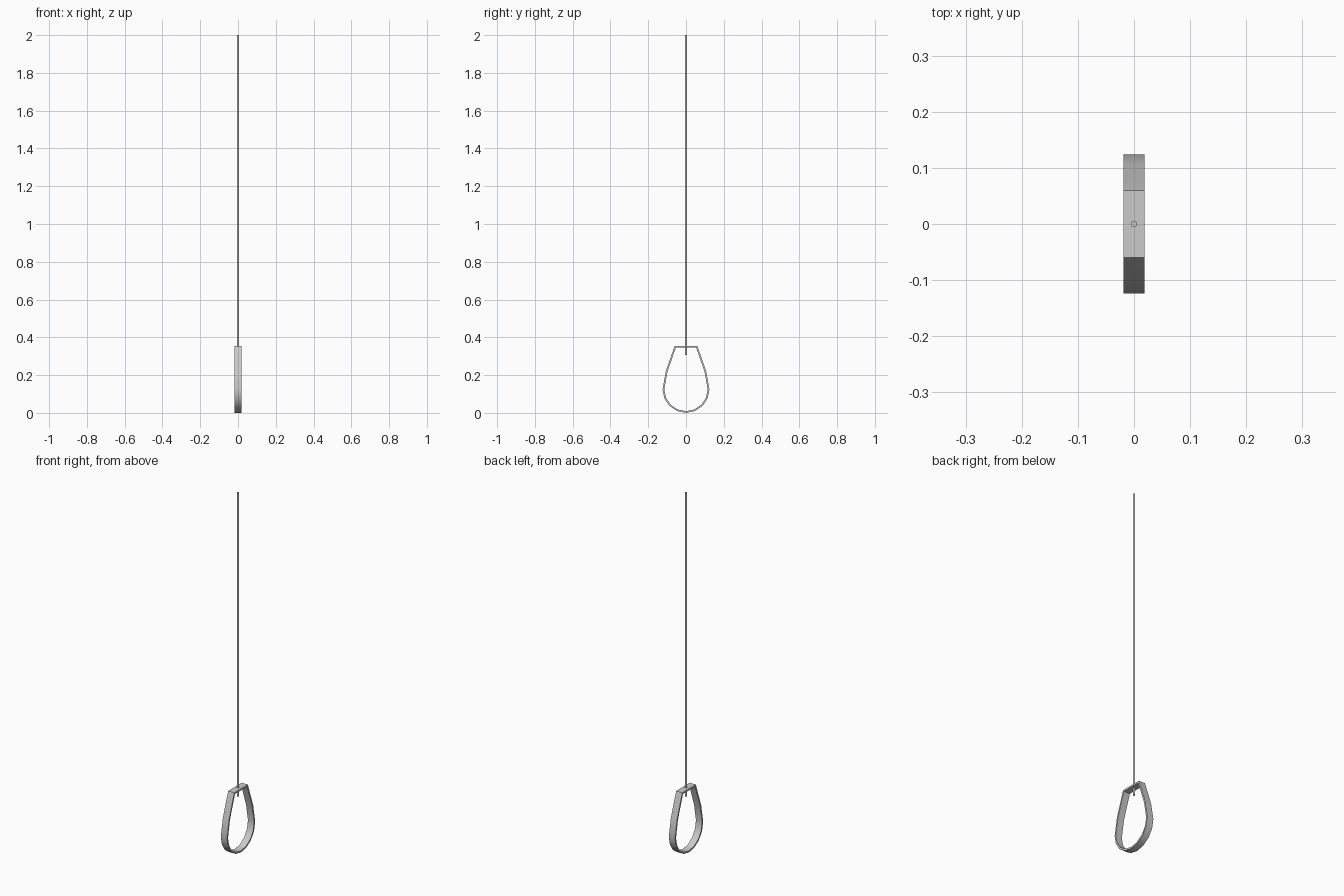
import bpy, bmesh, math

if "Cube" in bpy.data.objects:
    bpy.data.objects.remove(bpy.data.objects["Cube"])

HALF_W = 0.019      # half strap width
R = 0.124           # radius of the round bottom
THICK = 0.009

# Strap outline in the YZ plane, right half from bottom to top, then mirrored
half = [(R * math.sin(a), R - R * math.cos(a))
        for a in (math.radians(22.5 * i) for i in range(5))]
half += [(0.107, 0.22), (0.06, 0.355)]
outline = half + [(-y, z) for y, z in reversed(half[1:])]

# Hanger strap: closed band thickened inwards
bm = bmesh.new()
left = [bm.verts.new((-HALF_W, y, z)) for y, z in outline]
right = [bm.verts.new((HALF_W, y, z)) for y, z in outline]
n = len(outline)
for i in range(n):
    j = (i + 1) % n
    bm.faces.new((left[i], left[j], right[j], right[i]))
mesh = bpy.data.meshes.new("hanger_strap")
bm.to_mesh(mesh)
bm.free()
strap = bpy.data.objects.new("hanger_strap", mesh)
bpy.context.collection.objects.link(strap)
mod = strap.modifiers.new("thickness", 'SOLIDIFY')
mod.thickness = THICK
mod.offset = -1
mod.use_even_offset = True
bpy.context.view_layer.objects.active = strap
strap.select_set(True)
bpy.ops.object.modifier_apply(modifier=mod.name)
bpy.ops.object.shade_smooth_by_angle(angle=math.radians(30))

# Hanging rod passing through the flat top of the strap
z0, z1 = 0.307, 2.0
bpy.ops.mesh.primitive_cylinder_add(vertices=12, radius=0.0055, depth=z1 - z0,
                                    location=(0, 0, (z0 + z1) / 2))
rod = bpy.context.object
rod.name = "hanging_rod"
bpy.ops.object.shade_smooth_by_angle(angle=math.radians(35))
